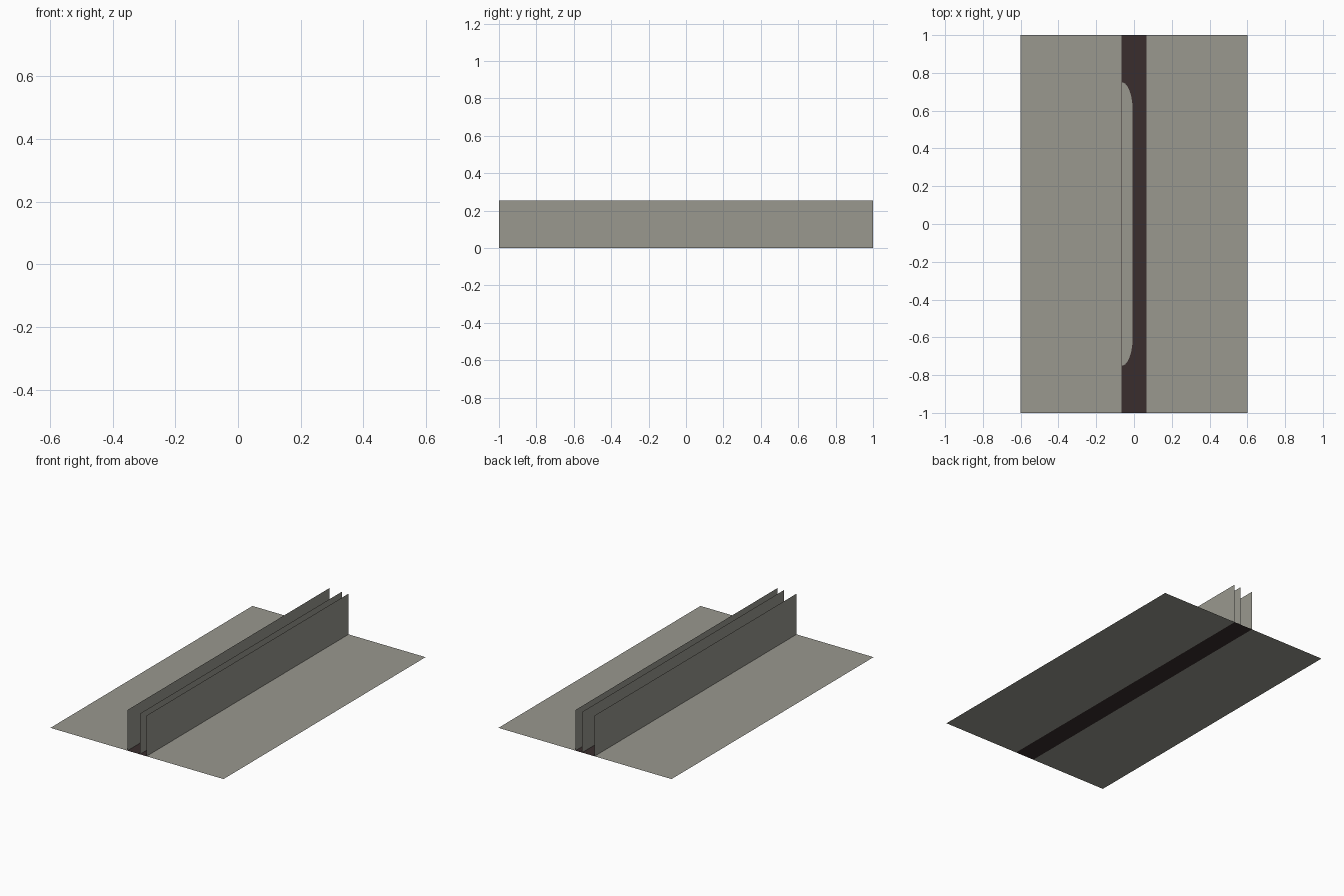
import bpy, math

if "Cube" in bpy.data.objects:
    bpy.data.objects.remove(bpy.data.objects["Cube"])


def material(name, rgb):
    m = bpy.data.materials.new(name)
    m.diffuse_color = (*rgb, 1.0)
    m.use_nodes = True
    m.node_tree.nodes["Principled BSDF"].inputs["Base Color"].default_value = m.diffuse_color
    return m


GREY = material("warm grey", (0.32, 0.315, 0.275))
DARK = material("dark brown", (0.041, 0.027, 0.027))


def sheet(name, points, mat):
    """One flat polygon through the given corners."""
    me = bpy.data.meshes.new(name)
    me.from_pydata(points, [], [list(range(len(points)))])
    me.materials.append(mat)
    ob = bpy.data.objects.new(name, me)
    bpy.context.collection.objects.link(ob)
    return ob


def floor(name, x0, x1, z, mat):
    return sheet(name, [(x0, -1, z), (x1, -1, z), (x1, 1, z), (x0, 1, z)], mat)


HALF = 0.066   # half width of the channel
TOP = 0.255    # height of the walls

# Wide ground panels on either side and the dark channel floor between them
floor("left_panel", -0.6, -HALF, 0, GREY)
floor("right_panel", HALF, 0.6, 0, GREY)
floor("channel_floor", -HALF, HALF, 0, DARK)

# Three thin upright walls
for name, x in (("left_wall", -HALF), ("middle_wall", 0.02), ("right_wall", HALF)):
    sheet(name, [(x, -1, 0), (x, 1, 0), (x, 1, TOP), (x, -1, TOP)], GREY)

# Thin plate in the channel with rounded ends
arc = [(i / 10) * math.pi / 2 for i in range(11)]
end = [(-0.064 + 0.057 * math.sin(a), 0.60 + 0.15 * math.cos(a)) for a in arc]
outline = [(x, -y, 0.003) for x, y in end] + [(x, y, 0.003) for x, y in reversed(end)]
plate = sheet("channel_plate", outline, GREY)
